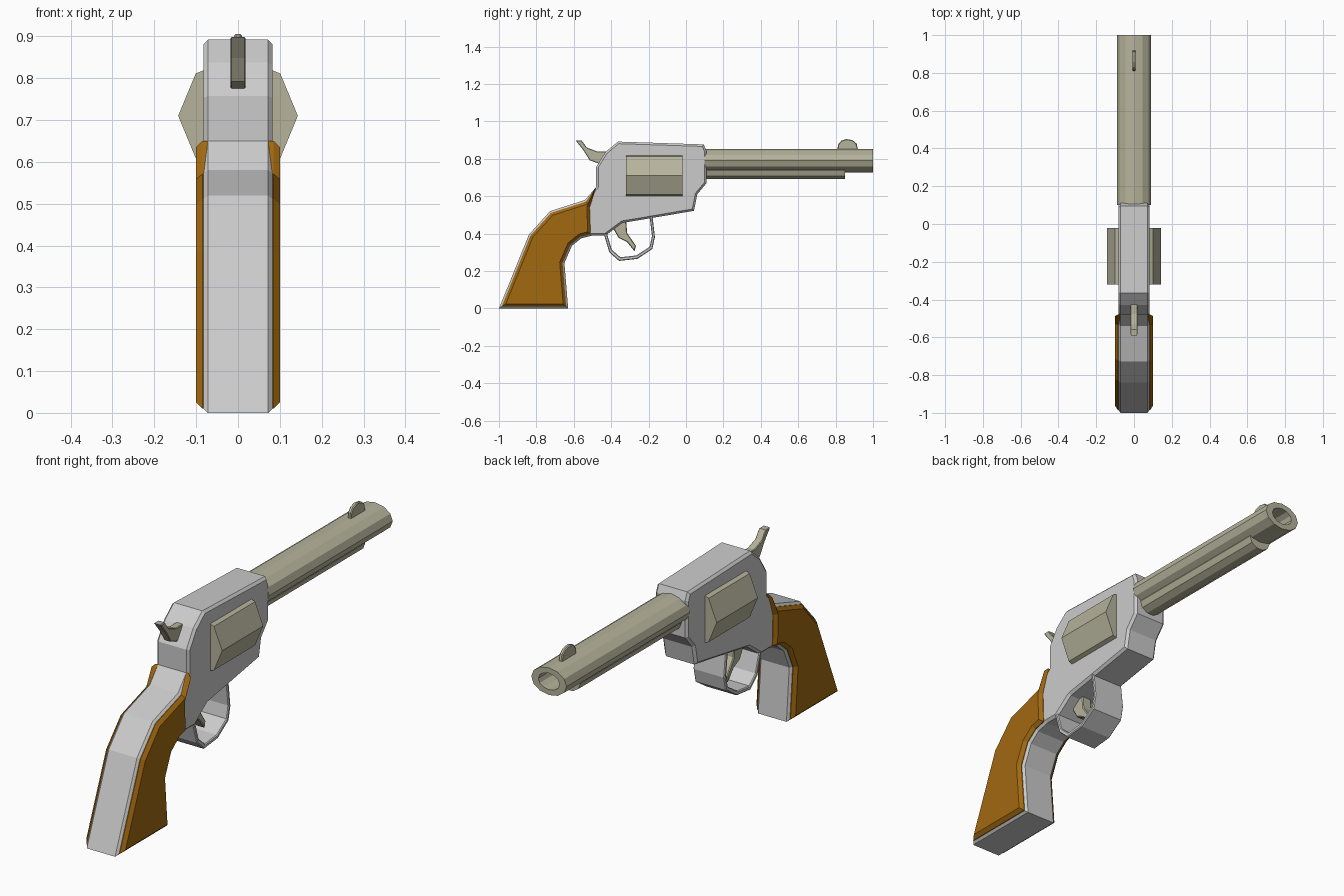
import bpy, bmesh, math
from mathutils import Vector

if "Cube" in bpy.data.objects:
    bpy.data.objects.remove(bpy.data.objects["Cube"])


def material(name, rgb):
    m = bpy.data.materials.new(name)
    m.diffuse_color = (*rgb, 1)
    m.use_nodes = True
    m.node_tree.nodes["Principled BSDF"].inputs["Base Color"].default_value = m.diffuse_color
    return m


STEEL = material("dull_steel", (0.47, 0.455, 0.33))
WOOD = material("wood", (0.36, 0.14, 0.005))


def inset(points, d):
    """Move every edge of a (y, z) outline inwards by d."""
    pts = [Vector(p) for p in points]
    n = len(pts)
    area = sum(pts[i - 1].x * pts[i].y - pts[i].x * pts[i - 1].y for i in range(n))
    s = 1 if area > 0 else -1
    out = []
    for i, p in enumerate(pts):
        e1 = (p - pts[i - 1]).normalized()
        e2 = (pts[(i + 1) % n] - p).normalized()
        n1, n2 = Vector((-e1.y, e1.x)) * s, Vector((-e2.y, e2.x)) * s
        out.append(p + (n1 + n2) * (d / max(1 + n1.dot(n2), 0.4)))
    return out


def loft(name, rings, mat=None):
    """Skin a list of equal-length 3D rings and cap both ends."""
    bm = bmesh.new()
    vs = [[bm.verts.new(p) for p in r] for r in rings]
    n = len(vs[0])
    for a, b in zip(vs, vs[1:]):
        for i in range(n):
            j = (i + 1) % n
            bm.faces.new((a[i], a[j], b[j], b[i]))
    bm.faces.new(vs[0])
    bm.faces.new(vs[-1])
    bmesh.ops.recalc_face_normals(bm, faces=bm.faces)
    me = bpy.data.meshes.new(name)
    bm.to_mesh(me)
    bm.free()
    if mat:
        me.materials.append(mat)
    ob = bpy.data.objects.new(name, me)
    bpy.context.collection.objects.link(ob)
    return ob


def slab(name, outline, sections, mat=None):
    """Side outline (y, z) stacked across x; sections are (x, inset)."""
    return loft(name, [[(x, p.x, p.y) for p in inset(outline, d)] for x, d in sections], mat)


def plate(name, outline, w, b, mat=None):
    """Symmetric slab with chamfered rims."""
    return slab(name, outline, [(-w, b), (b - w, 0), (w - b, 0), (w, b)], mat)


def tube(name, z, rx, rz, sides, sections, mat):
    """Elliptical turned part along y; sections are (y, scale)."""
    ang = [2 * math.pi * i / sides for i in range(sides)]
    return loft(name, [[(rx * s * math.cos(a), y, z + rz * s * math.sin(a)) for a in ang]
                       for y, s in sections], mat)


# frame and grip core
grip = [(-0.48, 0.65), (-0.54, 0.58), (-0.727, 0.52), (-0.84, 0.395), (-1.0, 0.0),
        (-0.63, 0.0), (-0.65, 0.243), (-0.61, 0.335), (-0.56, 0.375), (-0.50, 0.39)]
body = grip + [(-0.43, 0.39), (-0.34, 0.457), (0.043, 0.522), (0.06, 0.61), (0.11, 0.67),
               (0.11, 0.84), (0.095, 0.877), (-0.364, 0.892), (-0.43, 0.837), (-0.48, 0.757)]
plate("frame", body, 0.083, 0.011)

# wooden grip panels
panel = grip[:]
panel[0] = (-0.475, 0.66)
panel.append((-0.505, 0.54))
for side, s in (("right", 1), ("left", -1)):
    slab("grip_panel_" + side, panel,
         [(s * 0.07, 0.01), (s * 0.085, 0.01), (s * 0.1, 0.025)], WOOD)

# trigger guard
outer = [(-0.44, 0.40), (-0.41, 0.30), (-0.358, 0.254), (-0.26, 0.265),
         (-0.18, 0.318), (-0.166, 0.382), (-0.18, 0.50)]
cy, cz = -0.3, 0.42
inner = [(cy + (y - cy) * 0.88, cz + (z - cz) * 0.88) for y, z in outer]
plate("trigger_guard", outer + inner[::-1], 0.08, 0.004)

# trigger and hammer
plate("trigger", [(-0.385, 0.46), (-0.385, 0.42), (-0.36, 0.377), (-0.315, 0.355), (-0.275, 0.305),
                  (-0.268, 0.335), (-0.315, 0.404), (-0.32, 0.48)], 0.024, 0.004, STEEL)
plate("hammer", [(-0.59, 0.898), (-0.558, 0.898), (-0.53, 0.86), (-0.476, 0.84), (-0.40, 0.84),
                 (-0.44, 0.765), (-0.515, 0.792), (-0.55, 0.848)], 0.018, 0.003, STEEL)

# cylinder, barrel with bore, ejector rod
tube("cylinder", 0.71, 0.143, 0.143, 8, [(-0.32, 1), (-0.02, 1)], STEEL)
tube("barrel", 0.79, 0.09, 0.063, 12, [(0.1, 1), (1.0, 1), (1.0, 0.6), (0.85, 0.6)], STEEL)
tube("ejector_rod", 0.737, 0.055, 0.047, 10, [(0.1, 1), (0.85, 1)], STEEL)

# front sight
plate("front_sight", [(0.81, 0.84), (0.812, 0.875), (0.83, 0.897), (0.857, 0.906), (0.89, 0.9),
                      (0.912, 0.882), (0.922, 0.84)], 0.009, 0.004, STEEL)
